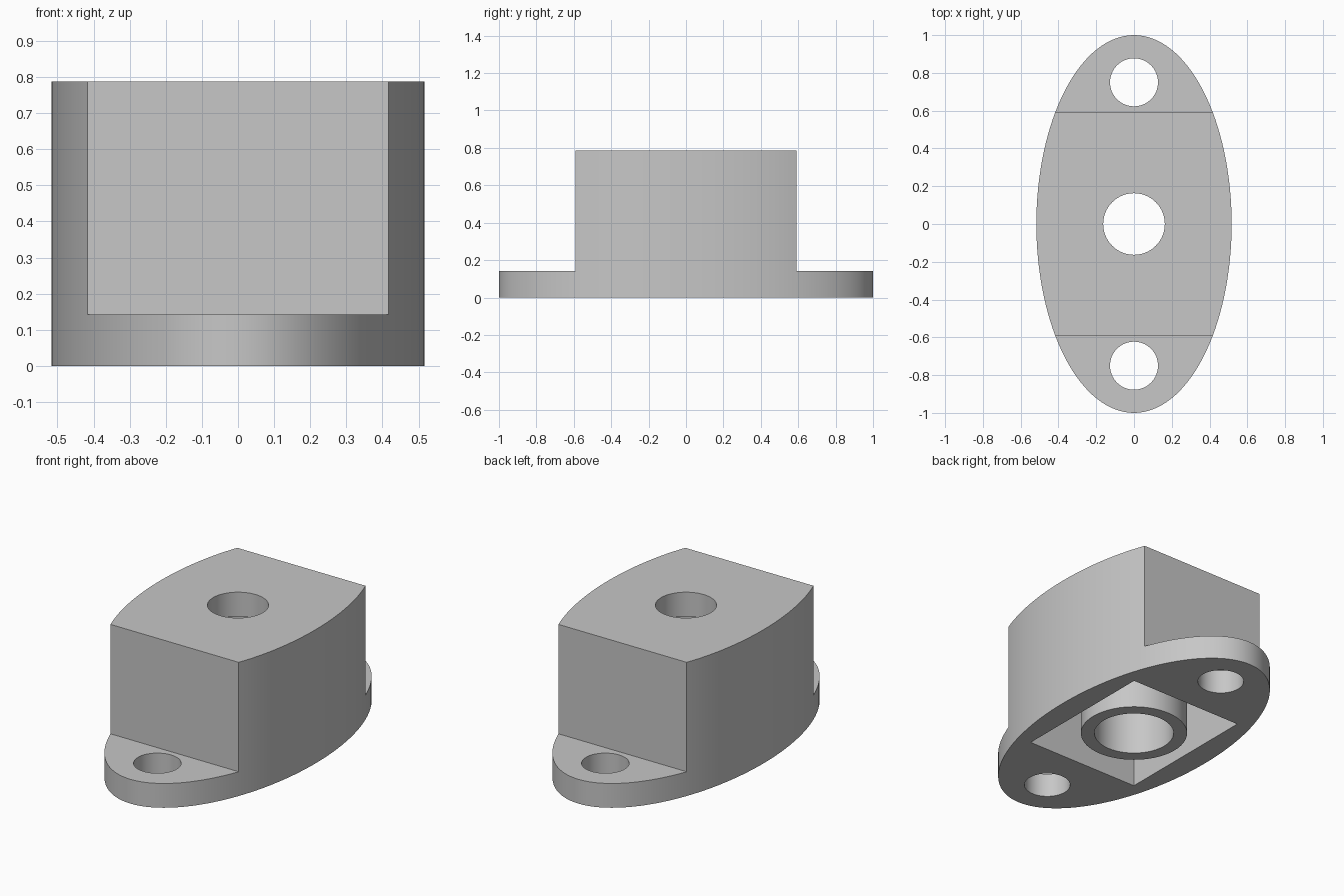
import bpy
import math

default = bpy.data.objects.get("Cube")
if default:
    bpy.data.objects.remove(default, do_unlink=True)

HALF_X, HALF_Y, HEIGHT = 0.517, 1.0, 0.787
WALL = 0.143          # flange, roof and side wall thickness
BLOCK_Y = 0.59        # half length of the raised block
ROOF_Z = HEIGHT - WALL
OVER = 0.1            # how far cutters reach past the surface

grey = bpy.data.materials.new("plain grey")
grey.use_nodes = True
grey.diffuse_color = (0.57, 0.57, 0.57, 1)
grey.node_tree.nodes["Principled BSDF"].inputs["Base Color"].default_value = grey.diffuse_color


def cylinder(name, rx, ry, z0, z1, y=0, sides=64):
    bpy.ops.mesh.primitive_cylinder_add(vertices=sides, radius=1, depth=1,
                                        location=(0, y, (z0 + z1) / 2))
    return finish(name, (rx, ry, z1 - z0))


def box(name, hx, hy, z0, z1, y=0):
    bpy.ops.mesh.primitive_cube_add(size=1, location=(0, y, (z0 + z1) / 2))
    return finish(name, (2 * hx, 2 * hy, z1 - z0))


def finish(name, scale):
    ob = bpy.context.object
    ob.name = name
    ob.scale = scale
    bpy.ops.object.transform_apply(location=True, rotation=False, scale=True)
    ob.data.materials.append(grey)
    return ob


def cut(target, cutter):
    mod = target.modifiers.new("cut", 'BOOLEAN')
    mod.operation = 'DIFFERENCE'
    mod.solver = 'EXACT'
    mod.object = cutter
    cutter.hide_render = True
    bpy.context.view_layer.objects.active = target
    bpy.ops.object.modifier_apply(modifier=mod.name)
    bpy.data.objects.remove(cutter, do_unlink=True)


# Oval body at full height
body = cylinder("flanged_housing", HALF_X, HALF_Y, 0, HEIGHT, sides=128)

# Step down to the flange at both ends, with a bolt hole in each
for side in (-1, 1):
    cut(body, box("end_cutter", 1, 0.5, WALL, HEIGHT + OVER, side * (BLOCK_Y + 0.5)))
    cut(body, cylinder("bolt_hole_cutter", 0.127, 0.127, -OVER, WALL + OVER, side * 0.75))

# Rectangular pocket underneath that leaves a central tube standing
pocket = box("pocket_cutter", HALF_X - WALL, BLOCK_Y - WALL, -OVER, ROOF_Z)
cut(pocket, cylinder("tube_core", 0.295, 0.295, -2 * OVER, HEIGHT))
cut(body, pocket)

# Wide bore in the tube, narrower hole through the roof
cut(body, cylinder("bore_cutter", 0.22, 0.22, -OVER, ROOF_Z))
cut(body, cylinder("roof_hole_cutter", 0.163, 0.163, ROOF_Z - OVER, HEIGHT + OVER))

# Smooth curved walls, sharp edges
bpy.ops.object.select_all(action='DESELECT')
body.select_set(True)
bpy.context.view_layer.objects.active = body
bpy.ops.object.shade_smooth_by_angle(angle=math.radians(30))
